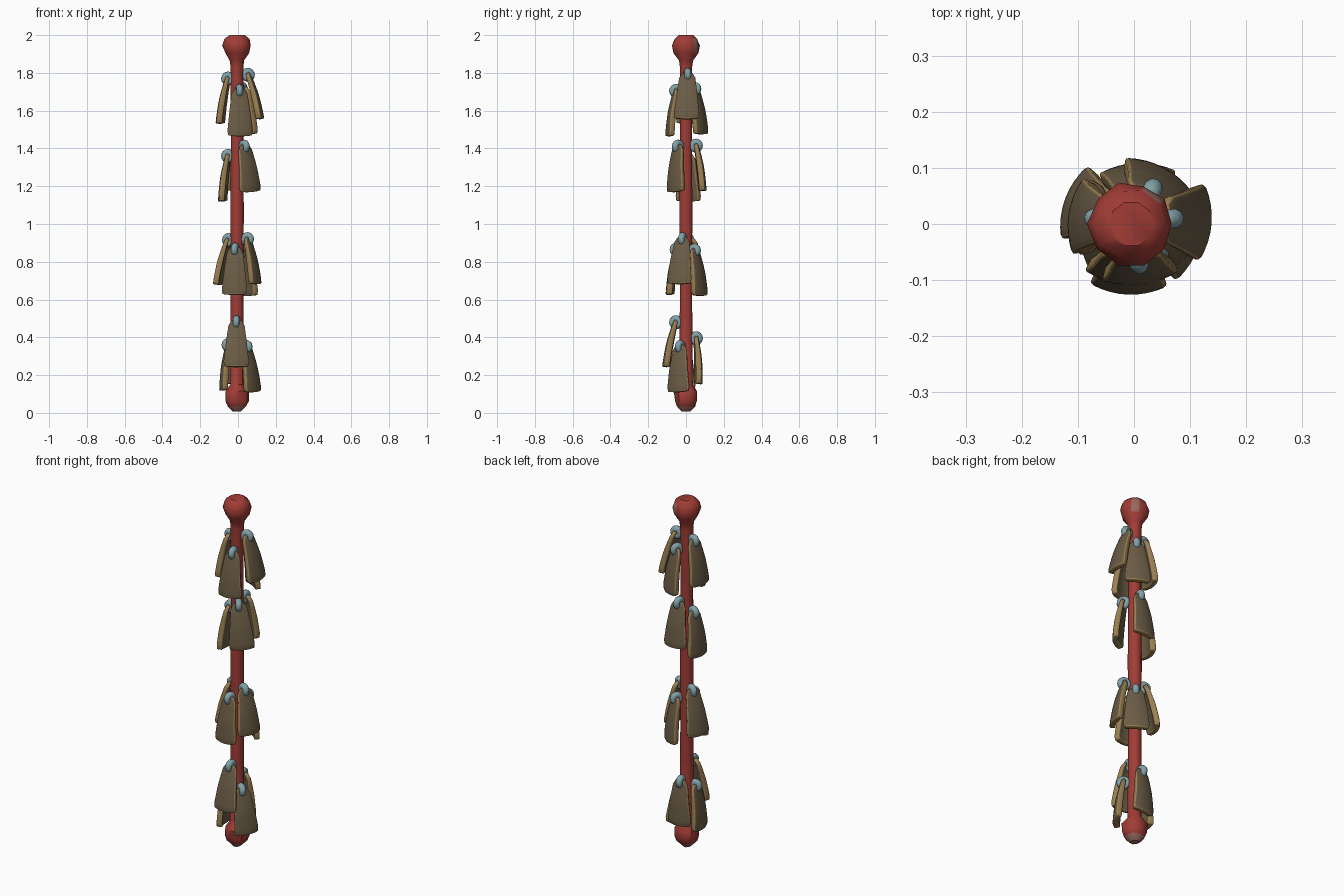
import bpy, bmesh, math, random
from mathutils import Matrix, Vector

if "Cube" in bpy.data.objects:
    bpy.data.objects.remove(bpy.data.objects["Cube"])
random.seed(4)

def mat(name, c):
    m = bpy.data.materials.new(name)
    m.diffuse_color = (*c, 1)
    m.use_nodes = True
    m.node_tree.nodes["Principled BSDF"].inputs["Base Color"].default_value = m.diffuse_color
    return m

RED = mat("red cord", (0.36, 0.046, 0.037))
FADED = mat("faded red", (0.31, 0.14, 0.115))
BROWN = mat("dark brown shell", (0.146, 0.107, 0.06))
TAN = mat("tan edge", (0.33, 0.215, 0.085))
BLUE = mat("pale blue metal", (0.22, 0.36, 0.39))

def finish(bm, name, mats, angle=35):
    bmesh.ops.recalc_face_normals(bm, faces=bm.faces)
    me = bpy.data.meshes.new(name)
    bm.to_mesh(me)
    bm.free()
    ob = bpy.data.objects.new(name, me)
    bpy.context.collection.objects.link(ob)
    for m in mats:
        me.materials.append(m)
    bpy.ops.object.select_all(action='DESELECT')
    ob.select_set(True)
    bpy.context.view_layer.objects.active = ob
    bpy.ops.object.shade_smooth_by_angle(angle=math.radians(angle))
    return ob

# Cord with a faceted knot at each end: (radius, height, wobble)
def cord():
    prof = [(0.022, 0.008, .004), (0.05, 0.035, .006), (0.064, 0.065, .005), (0.064, 0.115, .005),
            (0.036, 0.15, .002), (0.035, 0.5, 0), (0.033, 0.8, 0), (0.036, 1.05, 0),
            (0.033, 1.4, 0), (0.034, 1.83, 0), (0.038, 1.865, .002), (0.065, 1.905, .006),
            (0.074, 1.945, .005), (0.064, 1.98, .004), (0.04, 2.0, 0)]
    n, bm, rings = 10, bmesh.new(), []
    for r, z, w in prof:
        rings.append([bm.verts.new((-0.005 + (r + random.uniform(-w, w)) * math.cos(i * math.tau / n),
                                    (r + random.uniform(-w, w)) * math.sin(i * math.tau / n), z))
                      for i in range(n)])
    for a, b in zip(rings, rings[1:]):
        for i in range(n):
            bm.faces.new((a[i], a[(i + 1) % n], b[(i + 1) % n], b[i]))
    bm.faces.new(rings[0])
    bm.faces.new(rings[-1])
    # worn patches: the very bottom, and one side of the top knot
    for f in bm.faces:
        c = f.calc_center_median()
        if c.z < 0.025 or (1.92 < c.z < 1.97 and 0.02 < c.x < 0.06 and c.y > 0.035):
            f.material_index = 1
    return finish(bm, "knotted_cord", [RED, FADED], 40)

# Curved tapering plate, x = outward, y = sideways, hanging down from z = 0
def shell(name):
    L, nu, nv = 0.256, 8, 8
    bm, rows = bmesh.new(), []
    for j in range(nv + 1):
        v = j / nv
        w = 0.036 + 0.031 * v ** 0.9
        if j == 0: w = 0.025
        if j == nv: w = 0.06
        row = []
        for i in range(nu + 1):
            u = 2 * i / nu - 1
            z = -L * v + (0.007 * u * u if j == nv else 0) - (0.006 * u * u if j == 0 else 0)
            row.append(bm.verts.new((0.006 * math.sin(math.pi * v) - (0.008 + 0.006 * v) * u * u, w * u, z)))
        rows.append(row)
    for a, b in zip(rows, rows[1:]):
        for i in range(nu):
            bm.faces.new((a[i], a[i + 1], b[i + 1], b[i]))
    ob = finish(bm, name, [BROWN, TAN], 50)
    # thinner towards the top
    vg = ob.vertex_groups.new(name="thickness")
    for v in ob.data.vertices:
        vg.add([v.index], min(1, max(0, -v.co.z / (0.5 * L))), 'REPLACE')
    s = ob.modifiers.new("thickness", 'SOLIDIFY')
    s.thickness, s.offset, s.material_offset_rim = 0.03, 0, 1
    s.vertex_group, s.thickness_vertex_group = "thickness", 0.65
    b = ob.modifiers.new("rounded rim", 'BEVEL')
    b.width, b.segments, b.material = 0.006, 2, 1
    b.limit_method, b.angle_limit = 'ANGLE', math.radians(50)
    # keep the smoothing step last in the stack
    types = [m.type for m in ob.modifiers]
    if 'NODES' in types:
        ob.modifiers.move(types.index('NODES'), len(types) - 1)
    return ob

# Small, nearly closed link joining shell and cord, standing in the radial plane
def link(name):
    bpy.ops.mesh.primitive_torus_add(major_segments=16, minor_segments=10,
                                     major_radius=0.0195, minor_radius=0.0175)
    ob = bpy.context.object
    ob.name = name
    ob.data.transform(Matrix.Rotation(math.pi / 2, 4, 'X'))
    ob.data.materials.append(BLUE)
    bpy.ops.object.shade_smooth()
    return ob

cord()

# Four clusters: position angle, link height, outward tilt, turn about own axis, sideways lean
clusters = [
    [(8, 1.79, 16, -12, 0), (172, 1.77, 11, 0, 0), (-83, 1.705, 9, 0, 0), (62, 1.715, 10, 0, 0)],
    [(-52, 1.41, 8, 0, 4), (172, 1.36, 8, 0, 0), (82, 1.415, 9, 10, 0)],
    [(-20, 0.92, 12, 0, 0), (160, 0.915, 14, 0, 0), (-106, 0.865, 9, 10, 0), (58, 0.86, 9, 0, 0)],
    [(-98, 0.48, 13, 6, 0), (-35, 0.35, 9, 0, 3), (95, 0.395, 4, 0, 0), (195, 0.36, 7, -10, 0)],
]
for c, group in enumerate(clusters, 1):
    for k, (az, z, tilt, turn, lean) in enumerate(group, 1):
        a = math.radians(az)
        out = Vector((math.cos(a), math.sin(a), 0))
        ring = link(f"link_{c}_{k}")
        ring.matrix_world = Matrix.Translation(out * 0.053 + Vector((0, 0, z))) @ Matrix.Rotation(a, 4, 'Z')
        sh = shell(f"shell_{c}_{k}")
        sh.matrix_world = (Matrix.Translation(out * 0.055 + Vector((0, 0, z + 0.012)))
                           @ Matrix.Rotation(a + math.radians(turn), 4, 'Z')
                           @ Matrix.Rotation(math.radians(lean), 4, 'X')
                           @ Matrix.Rotation(-math.radians(tilt), 4, 'Y'))
